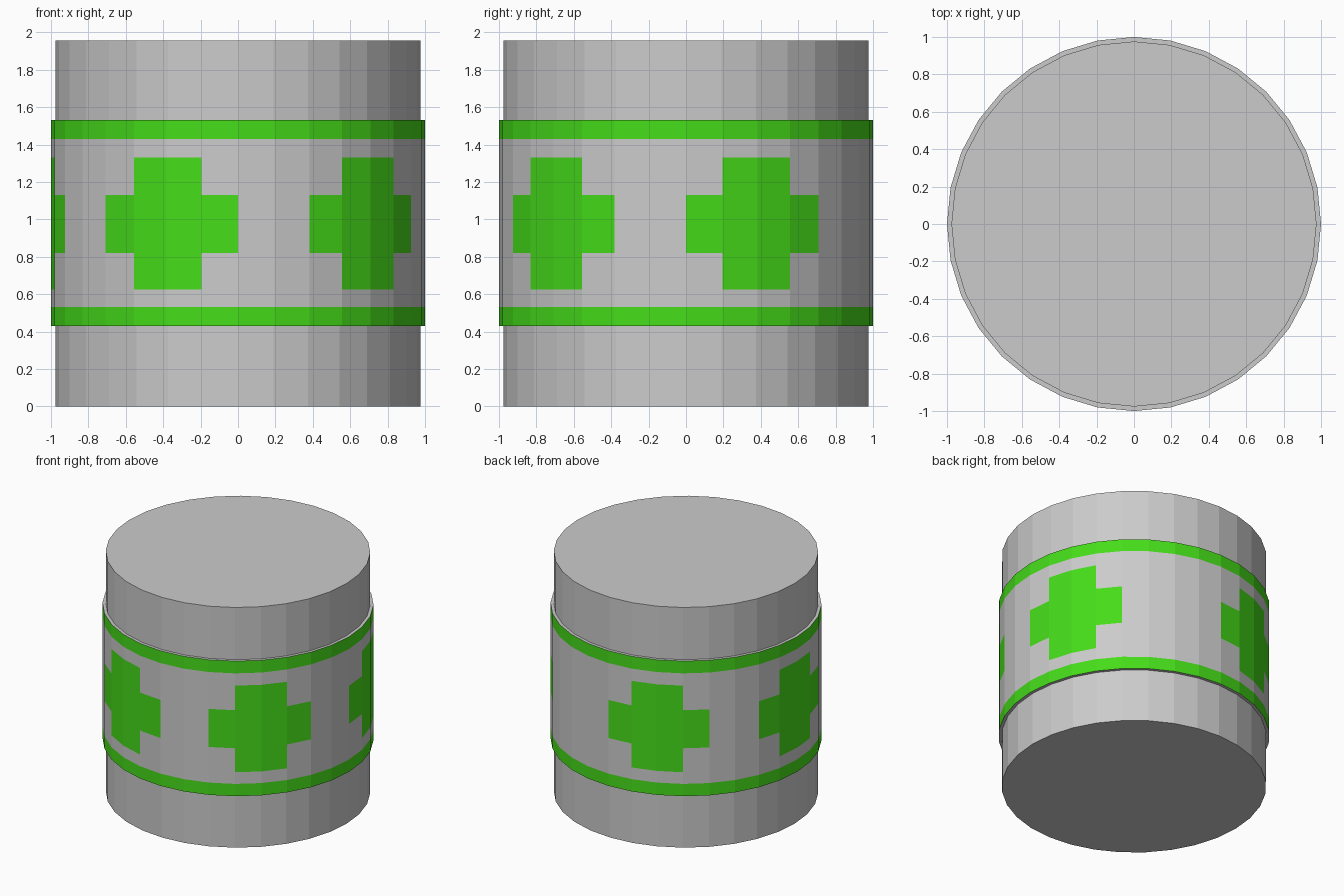
import bpy, bmesh, math

if "Cube" in bpy.data.objects:
    bpy.data.objects.remove(bpy.data.objects["Cube"])

SIDES = 32
STEP = 2 * math.pi / SIDES
BODY_R, BAND_R, HEIGHT = 0.976, 1.0, 1.955

green = bpy.data.materials.new("green")
green.diffuse_color = (0.06, 0.72, 0.01, 1)
green.use_nodes = True
green.node_tree.nodes["Principled BSDF"].inputs["Base Color"].default_value = green.diffuse_color

# Plain canister body
bpy.ops.mesh.primitive_cylinder_add(vertices=SIDES, radius=BODY_R, depth=HEIGHT,
                                    location=(0, 0, HEIGHT / 2))
bpy.context.object.name = "canister_body"

# Label band: facets run from the front (-y) towards +x, rows run upwards
levels = [0.43, 0.53, 0.625, 0.82, 1.13, 1.33, 1.43, 1.53]
profile = [(BODY_R, levels[0])] + [(BAND_R, z) for z in levels] + [(BODY_R, levels[-1])]
crosses = [2, 8, 16, 22, 28]  # first facet of each four-facet cross


def is_green(facet, row):
    if row in (1, 7):                      # edge stripes
        return True
    for start in crosses:
        k = (facet - start) % SIDES
        if row == 4 and k < 4:             # cross arms
            return True
        if row in (3, 5) and k in (1, 2):  # cross upright
            return True
    return False


bm = bmesh.new()
rings = [[bm.verts.new((r * math.sin(i * STEP), -r * math.cos(i * STEP), z))
          for i in range(SIDES)] for r, z in profile]
for row in range(len(profile) - 1):
    for i in range(SIDES):
        j = (i + 1) % SIDES
        face = bm.faces.new((rings[row][i], rings[row][j],
                             rings[row + 1][j], rings[row + 1][i]))
        face.material_index = int(is_green(i, row))

mesh = bpy.data.meshes.new("label_band")
mesh.materials.append(None)
mesh.materials.append(green)
bm.to_mesh(mesh)
bm.free()
bpy.context.collection.objects.link(bpy.data.objects.new("label_band", mesh))
